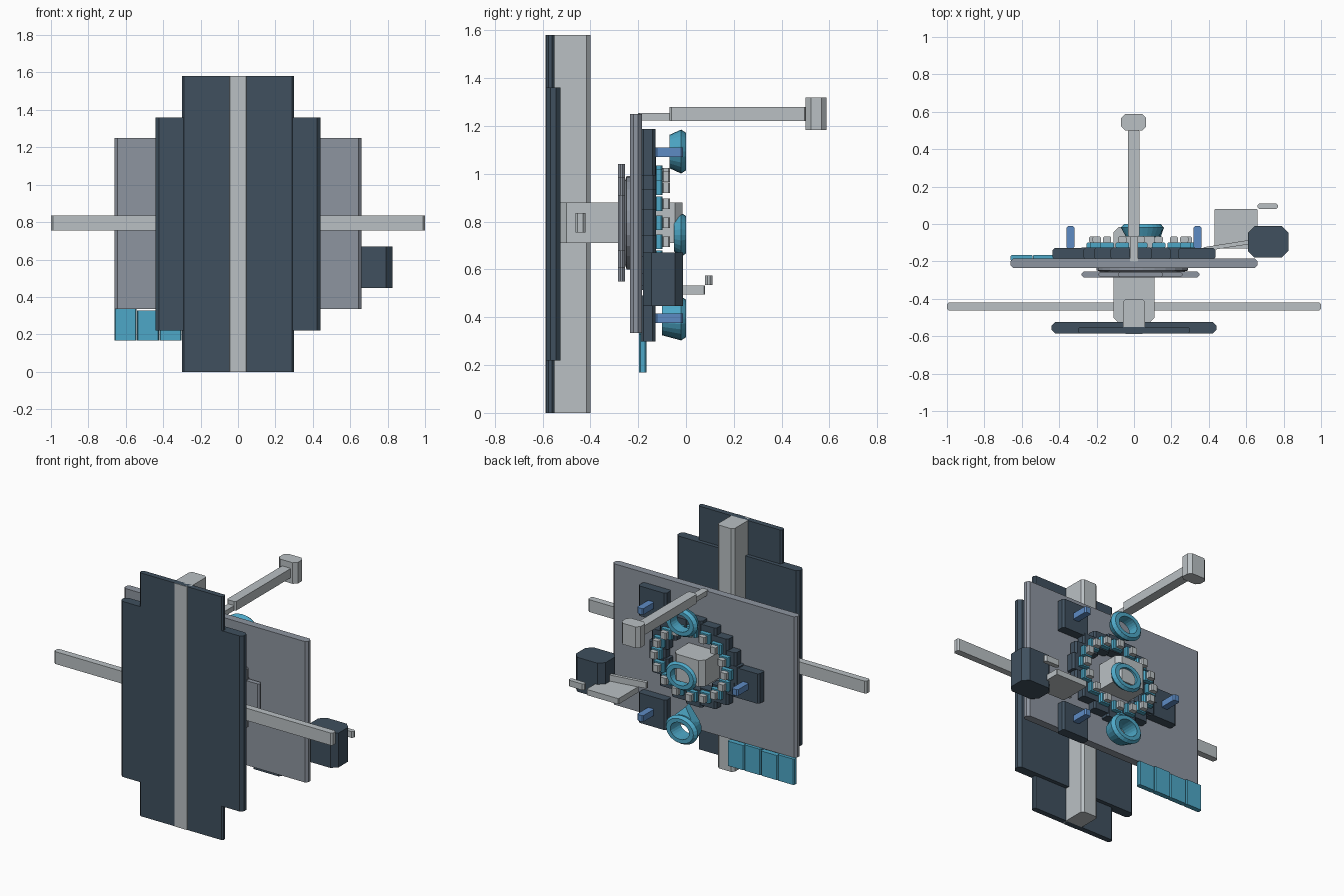
import bpy, bmesh, math
from mathutils import Matrix

if "Cube" in bpy.data.objects:
    bpy.data.objects.remove(bpy.data.objects["Cube"])


def material(name, rgb):
    m = bpy.data.materials.new(name)
    m.diffuse_color = (*rgb, 1)
    m.use_nodes = True
    m.node_tree.nodes["Principled BSDF"].inputs["Base Color"].default_value = m.diffuse_color
    return m


DARK = material("dark slate", (0.050, 0.080, 0.112))
GREY = material("mid grey", (0.27, 0.30, 0.35))
LIGHT = material("light grey", (0.49, 0.53, 0.55))
CYAN = material("cyan", (0.075, 0.39, 0.57))
BLUE = material("blue", (0.11, 0.26, 0.55))


def finish(name, bm, mat):
    bmesh.ops.recalc_face_normals(bm, faces=bm.faces)
    me = bpy.data.meshes.new(name)
    bm.to_mesh(me)
    bm.free()
    me.materials.append(mat)
    ob = bpy.data.objects.new(name, me)
    bpy.context.collection.objects.link(ob)
    return ob


def add_box(bm, x, y, z, c):
    """Box between (low, high) ranges, with its upright edges chamfered."""
    size = [r[1] - r[0] for r in (x, y, z)]
    mid = [sum(r) / 2 for r in (x, y, z)]
    part = bmesh.ops.create_cube(bm, size=1, matrix=Matrix.Translation(mid) @ Matrix.Diagonal((*size, 1)))
    if c:
        edges = {e for v in part["verts"] for e in v.link_edges}
        upright = [e for e in edges if abs(e.verts[0].co.z - e.verts[1].co.z) > 1e-5]
        bmesh.ops.bevel(bm, geom=upright, offset=c, segments=1, affect='EDGES')


def box(name, x, y, z, mat, c=0.01):
    bm = bmesh.new()
    add_box(bm, x, y, z, c)
    return finish(name, bm, mat)


def around(v, half):
    return (v - half, v + half)


def lathe(name, cx, cz, profile, mat, n=24, closed=True):
    """Elliptical ring about the y axis; profile holds (x radius, y), z is squashed."""
    bm = bmesh.new()
    rows = []
    for i in range(n):
        a = 2 * math.pi * i / n
        rows.append([bm.verts.new((cx + r * math.cos(a), y, cz + 0.8 * r * math.sin(a))) for r, y in profile])
    k = len(profile)
    for i in range(n):
        p, q = rows[i], rows[(i + 1) % n]
        for j in range(k if closed else k - 1):
            bm.faces.new((p[j], p[(j + 1) % k], q[(j + 1) % k], q[j]))
    if not closed:
        bm.faces.new([r[0] for r in rows])
        bm.faces.new([r[-1] for r in rows])
    return finish(name, bm, mat)


# Stepped shield panels, upright post and cross bar
box("wide_shield", (-.44, .44), (-.585, -.525), (.22, 1.36), DARK, .018)
box("tall_shield", (-.30, .30), (-.5855, -.55), (0, 1.58), DARK, .01)
box("upright_post", (-.06, .06), (-.588, -.40), (0, 1.58), LIGHT, .016)
box("cross_bar", (-1, 1), (-.463, -.42), (.755, .835), LIGHT, .01)
box("central_shaft", (-.11, .11), (-.53, -.015), (.71, .88), LIGHT, .03)

# Hub plates behind the main board
CX, CZ = .035, .795
for i, (hx, hz) in enumerate(((.315, .117), (.225, .19), (.12, .245))):
    box(f"stepped_hub_plate_{i}", around(CX, hx), (-.285 + i * .0005, -.255 - i * .0005), around(CZ, hz), GREY)
lathe("hub_disc", CX + .01, CZ, [(.21, -.258), (.245, -.248), (.245, -.23)], GREY, closed=False)

# Main board
box("main_board", (-.66, .66), (-.235, -.185), (.335, 1.25), GREY, .015)

# Square modules with a peg each
for i, (sx, z) in enumerate(((1, 1.09), (1, .395), (-1, .745))):
    box(f"square_module_{i}", around(sx * .335, .10), (-.19, -.128), around(z, .097), DARK, .012)
    box(f"module_peg_{i}", around(sx * .34, .022), (-.13, -.012), around(z, .02), BLUE, .008)

# Ring of stacked chips around the shaft
bases, pads, caps = bmesh.new(), bmesh.new(), bmesh.new()
for i in range(16):
    a = 2 * math.pi * i / 16
    u, v = math.cos(a), math.sin(a)
    add_box(bases, around(CX + .265 * u, .06), (-.19, -.125 - (i % 2) * .0015), around(CZ + .225 * v, .055), .012)
    x, z = CX + .253 * u, CZ + .208 * v
    add_box(pads, around(x, .036), (-.13, -.098), around(z, .031), .007)
    add_box(caps, around(x, .022), (-.10, -.067), around(z, .022), .006)
finish("chip_bases", bases, DARK)
finish("chip_pads", pads, CYAN)
finish("chip_caps", caps, LIGHT)

# Three tapered rings in a column
for i, (z, back) in enumerate(((1.093, -.068), (.745, -.05), (.395, -.10))):
    lathe(f"tapered_ring_{i}", .045, z,
          [(.066, back), (.088, back), (.115, -.02), (.098, 0), (.068, 0)], CYAN)

# Pointed tip on the lowest ring
bm = bmesh.new()
base = [bm.verts.new((.045 + x, y, z)) for x, y, z in
        ((-.075, -.10, .44), (.075, -.10, .44), (.075, -.025, .455), (-.075, -.025, .455))]
tip = [bm.verts.new((.045, y, z)) for y, z in ((-.095, .54), (-.06, .53))]
for f in ((base[0], base[1], tip[0]), (base[1], base[2], tip[1], tip[0]),
          (base[2], base[3], tip[1]), (base[3], base[0], tip[0], tip[1]), base):
    bm.faces.new(f)
finish("ring_tip", bm, CYAN)

# Long boom with a block at its end
box("boom_root", (-.022, .022), (-.20, -.065), (1.222, 1.254), LIGHT, .005)
box("boom", (-.033, .03), (-.07, .505), (1.22, 1.28), LIGHT, .01)
box("boom_end", (-.07, .065), (.50, .588), (1.183, 1.32), LIGHT, .022)

# Side unit: dark box, tray, small tab and link bar
box("side_box", (.61, .825), (-.18, -.012), (.447, .67), DARK, .035)
box("side_tray", (.43, .66), (-.13, .08), (.495, .532), LIGHT, .004)
box("side_tab", (.66, .77), (.08, .11), (.535, .575), LIGHT, .01)
link = box("link_bar", (-.13, .13), (-.011, .011), (-.02, .02), LIGHT, .005)
link.location = (.50, -.115, .555)
link.rotation_euler = (0, 0, math.radians(9))

# Row of four hanging panels
for i in range(4):
    x = -.66 + .12 * i
    box(f"hanging_panel_{i}", (x, x + .118), (-.197, -.165), (.168, .336 - .008 * (i % 2)), CYAN, .006)
